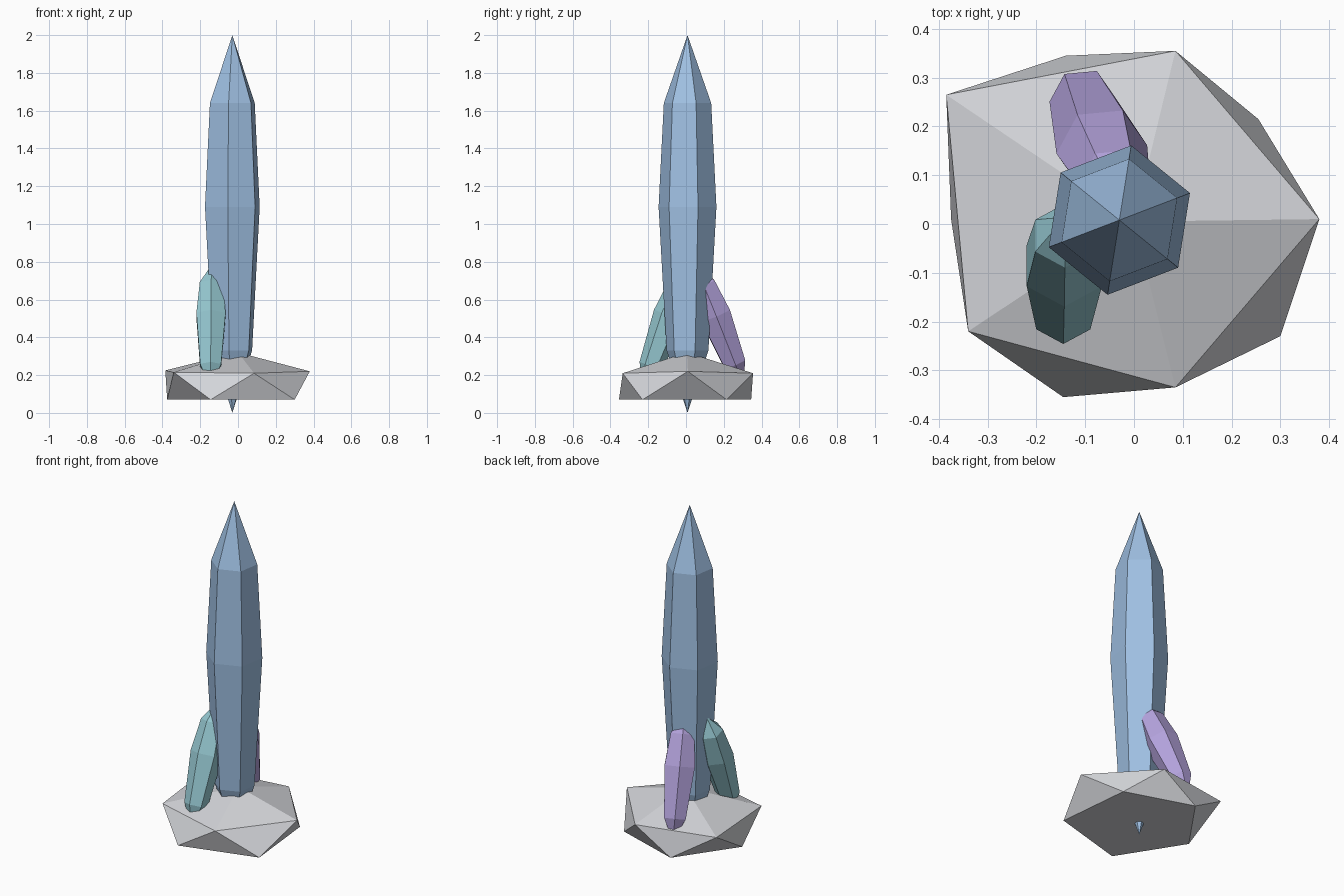
import bpy
import bmesh
from math import cos, sin, radians, tau
from mathutils import Vector

cube = bpy.data.objects.get("Cube")
if cube:
    bpy.data.objects.remove(cube, do_unlink=True)


def make_material(name, rgb):
    mat = bpy.data.materials.new(name)
    mat.use_nodes = True
    color = (*rgb, 1.0)
    mat.diffuse_color = color
    mat.node_tree.nodes["Principled BSDF"].inputs["Base Color"].default_value = color
    return mat


def finish(bm, name, mat):
    bmesh.ops.recalc_face_normals(bm, faces=bm.faces)
    mesh = bpy.data.meshes.new(name)
    bm.to_mesh(mesh)
    bm.free()
    mesh.materials.append(mat)
    obj = bpy.data.objects.new(name, mesh)
    bpy.context.collection.objects.link(obj)
    return obj


def fan(bm, ring, tip):
    for a, b in zip(ring, ring[1:] + ring[:1]):
        bm.faces.new((a, b, tip))


def crystal(name, mat, low, mid, radii, upper, tip, turn, sides=6):
    """Six-sided shard: pointed root, three rings along its axis, pointed tip."""
    low, mid = Vector(low), Vector(mid)
    axis = mid - low
    rot = Vector((0, 0, 1)).rotation_difference(axis)
    bm = bmesh.new()
    rings = []
    for center, r in zip((low, mid, mid + axis * upper), radii):
        angles = [radians(turn) + tau * i / sides for i in range(sides)]
        rings.append([bm.verts.new(center + rot @ Vector((r * cos(a), r * sin(a), 0)))
                      for a in angles])
    for r0, r1 in zip(rings, rings[1:]):
        for i in range(sides):
            j = (i + 1) % sides
            bm.faces.new((r0[i], r0[j], r1[j], r1[i]))
    fan(bm, rings[0], bm.verts.new(low - axis * 0.434))
    fan(bm, rings[-1], bm.verts.new(mid + axis * tip))
    return finish(bm, name, mat)


def rock(name, mat, upper, lower, floor, apex):
    """Faceted stone: staggered rings joined by triangles, flat underneath."""
    bm = bmesh.new()
    top = [bm.verts.new(p) for p in upper]
    bottom = [bm.verts.new((x, y, floor)) for x, y in lower]
    n = len(top)
    for i in range(n):
        j = (i + 1) % n
        bm.faces.new((top[i], bottom[i], top[j]))
        bm.faces.new((bottom[i], bottom[j], top[j]))
    fan(bm, top, bm.verts.new(apex))
    bm.faces.new(bottom)
    return finish(bm, name, mat)


stone = make_material("pale grey stone", (0.65, 0.66, 0.69))
blue = make_material("blue crystal", (0.35, 0.53, 0.77))
teal = make_material("teal crystal", (0.31, 0.59, 0.65))
purple = make_material("purple crystal", (0.45, 0.36, 0.71))

# Stone base
rock("stone_base", stone,
     [(0.38, 0.01, 0.22), (0.085, 0.355, 0.21), (-0.385, 0.265, 0.225),
      (-0.34, -0.22, 0.215), (0.085, -0.335, 0.21)],
     [(0.255, 0.215), (-0.14, 0.345), (-0.375, 0.01), (-0.145, -0.355), (0.30, -0.23)],
     0.07, (0, 0.005, 0.32))

# Tall centre shard
crystal("main_crystal", blue, (-0.03, 0.008, 0.33), (-0.03, 0.008, 1.09),
        (0.112, 0.155, 0.127), 0.724, 1.197, 21)

# Small shards leaning in against the centre
crystal("front_crystal", teal, (-0.145, -0.186, 0.248), (-0.143, -0.086, 0.515),
        (0.064, 0.089, 0.070), 0.62, 1.0, 30)
crystal("back_crystal", purple, (-0.107, 0.257, 0.26), (-0.066, 0.153, 0.52),
        (0.067, 0.094, 0.074), 0.62, 1.0, 4)
